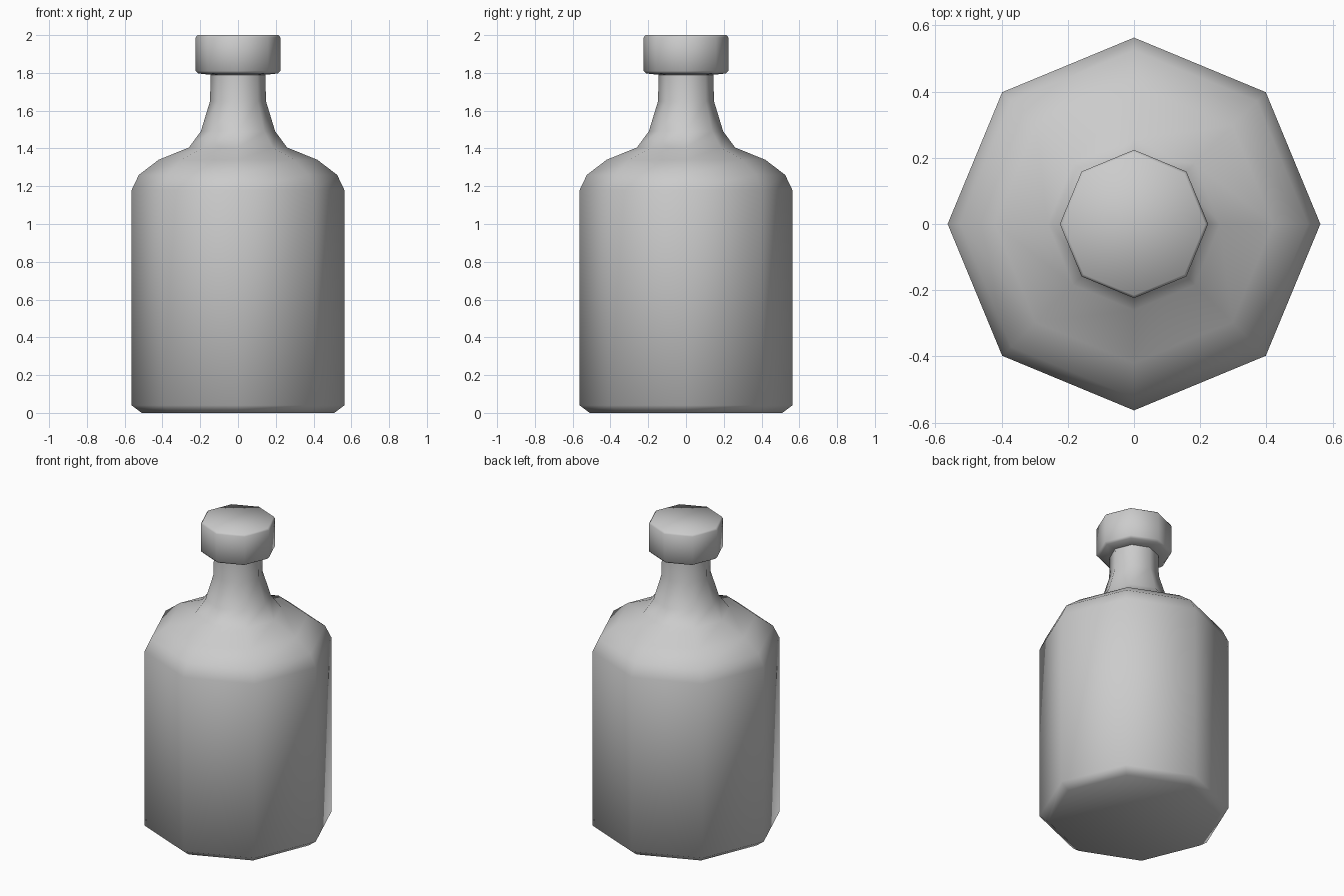
import bpy, bmesh
from math import cos, sin, pi

if "Cube" in bpy.data.objects:
    bpy.data.objects.remove(bpy.data.objects["Cube"])

SIDES = 8


def lathe(name, profile, cap_bottom=False, cap_top=False):
    """Spin a (radius, z) profile into a smooth-shaded eight-sided form."""
    bm = bmesh.new()
    rings = [[bm.verts.new((r * cos(2 * pi * i / SIDES), r * sin(2 * pi * i / SIDES), z))
              for i in range(SIDES)] for r, z in profile]
    for a, b in zip(rings, rings[1:]):
        for i in range(SIDES):
            j = (i + 1) % SIDES
            bm.faces.new((a[i], a[j], b[j], b[i]))
    if cap_bottom:
        bm.faces.new(rings[0][::-1])
    if cap_top:
        bm.faces.new(rings[-1])
    for f in bm.faces:
        f.smooth = True
    mesh = bpy.data.meshes.new(name)
    bm.to_mesh(mesh)
    bm.free()
    obj = bpy.data.objects.new(name, mesh)
    bpy.context.collection.objects.link(obj)
    return obj


# Bottle: base chamfer, straight body, rounded shoulder, flared neck
lathe("bottle_body", [
    (0.51, 0.00), (0.563, 0.04), (0.563, 1.18), (0.525, 1.26), (0.42, 1.34),
    (0.26, 1.405), (0.197, 1.49), (0.148, 1.65), (0.145, 1.79),
], cap_bottom=True)

# Cap: wide collar closing the neck, with slightly softened rims
lathe("bottle_cap", [
    (0.145, 1.79), (0.21, 1.797), (0.224, 1.81), (0.224, 1.988), (0.215, 2.00),
], cap_top=True)
